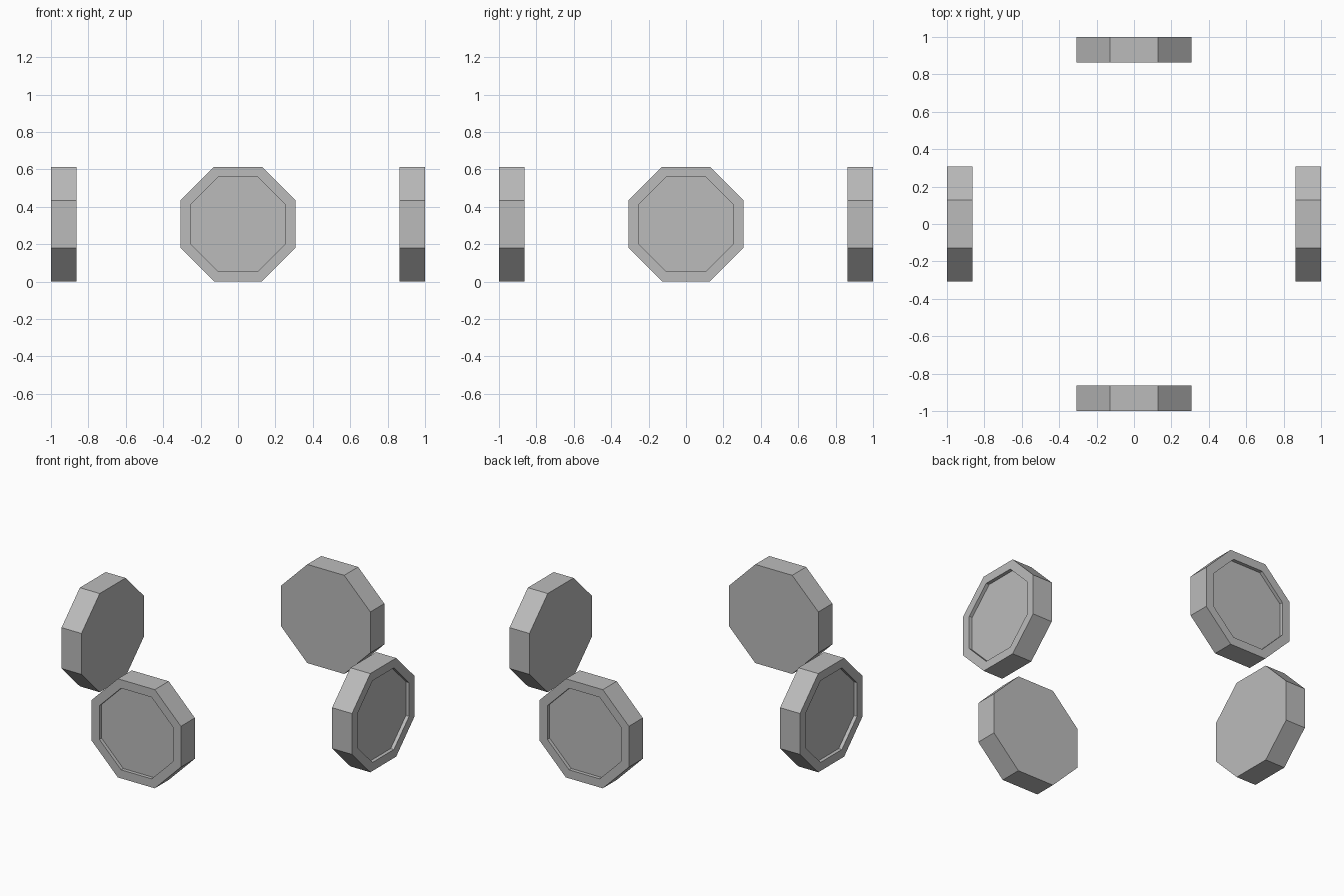
import bpy, bmesh, math
from mathutils import Matrix

if "Cube" in bpy.data.objects:
    bpy.data.objects.remove(bpy.data.objects["Cube"])

HALF, INNER = 0.307, 0.254      # half widths across flats
THICK, DEPTH = 0.137, 0.022     # wheel thickness and recess depth

mat = bpy.data.materials.new("grey")
mat.diffuse_color = (0.5, 0.5, 0.5, 1)
mat.use_nodes = True
mat.node_tree.nodes["Principled BSDF"].inputs["Base Color"].default_value = mat.diffuse_color


def wheel(name, turn):
    """Octagonal wheel with a recessed outer face, facing -y before turning."""
    bm = bmesh.new()

    def ring(half, y):
        r = half / math.cos(math.pi / 8)
        return [bm.verts.new((r * math.cos(a), y, HALF + r * math.sin(a)))
                for a in [math.pi / 8 + i * math.pi / 4 for i in range(8)]]

    # back, outer edge, recess lip, recess floor
    rings = [ring(HALF, THICK - 1), ring(HALF, -1),
             ring(INNER, -1), ring(INNER, DEPTH - 1)]
    for a, b in zip(rings, rings[1:]):
        for i in range(8):
            j = (i + 1) % 8
            bm.faces.new((a[i], a[j], b[j], b[i]))
    bm.faces.new(rings[0])
    bm.faces.new(rings[-1])
    bmesh.ops.recalc_face_normals(bm, faces=bm.faces[:])
    bm.transform(Matrix.Rotation(turn, 4, 'Z'))
    me = bpy.data.meshes.new(name)
    bm.to_mesh(me)
    bm.free()
    me.materials.append(mat)
    bpy.context.collection.objects.link(bpy.data.objects.new(name, me))


# Four wheels facing outwards
for k, side in enumerate(("front", "right", "back", "left")):
    wheel(side + "_wheel", k * math.pi / 2)
